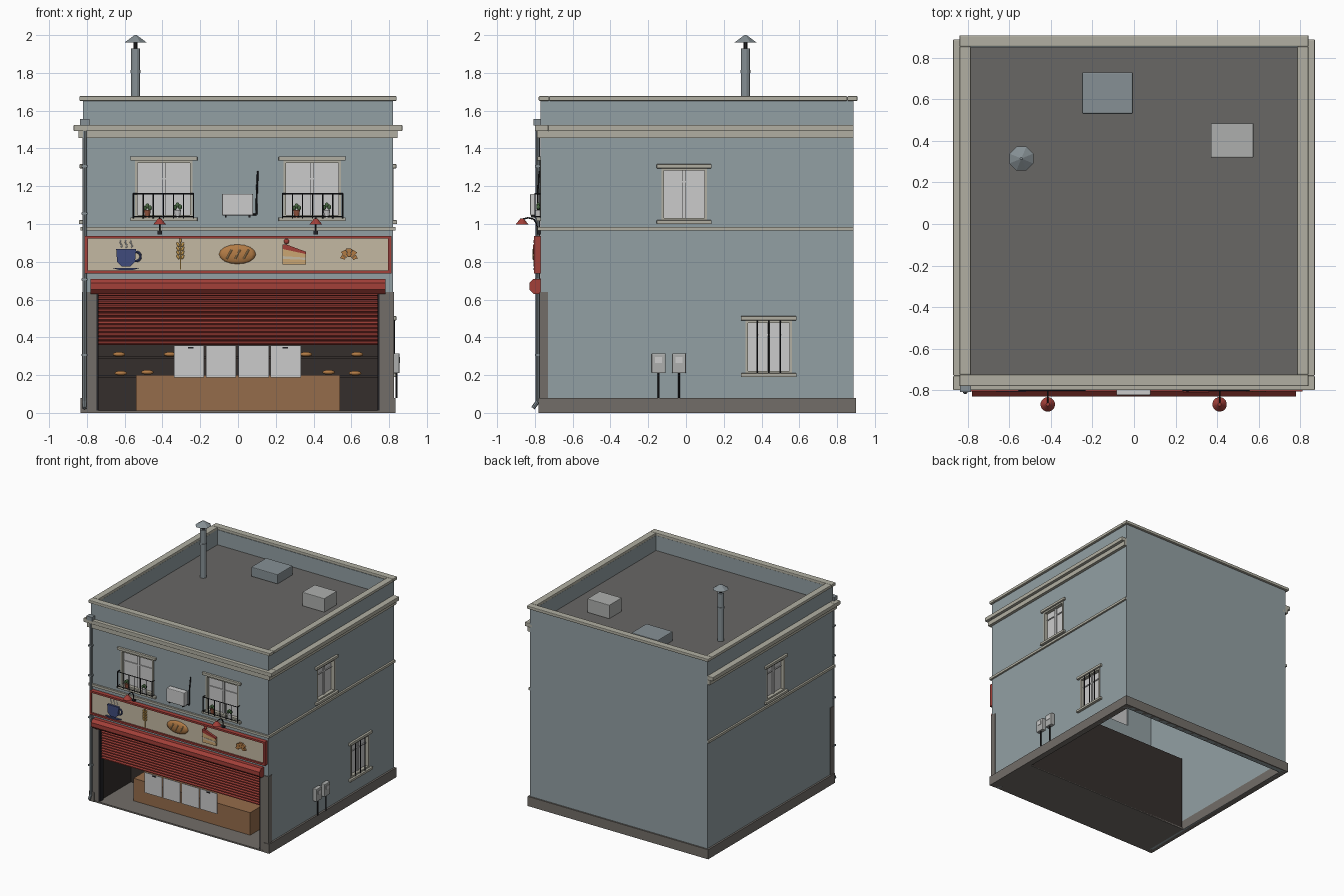
import bpy, bmesh
from math import pi, cos, sin
from mathutils import Vector, Matrix

if "Cube" in bpy.data.objects:
    bpy.data.objects.remove(bpy.data.objects["Cube"])

COL = dict(wall=(.29, .35, .37), trim=(.44, .43, .36), stone=(.17, .155, .14), roof=(.14, .135, .13),
           red=(.36, .05, .04), cream=(.55, .48, .36), white=(.65, .65, .65), dark=(.035, .028, .025),
           wood=(.30, .15, .07), crust=(.45, .2, .06), pale=(.6, .38, .17), blue=(.05, .07, .2),
           black=(.015, .015, .018), metal=(.24, .28, .30), grey=(.42, .43, .42), green=(.06, .13, .05),
           clay=(.3, .09, .05), gold=(.55, .32, .08), pane=(.52, .53, .54))
MATS = {}


def finish(name, bm, col, smooth=False, bevel=0):
    bmesh.ops.recalc_face_normals(bm, faces=bm.faces)
    me = bpy.data.meshes.new(name)
    bm.to_mesh(me)
    bm.free()
    ob = bpy.data.objects.new(name, me)
    bpy.context.collection.objects.link(ob)
    if col:
        if col not in MATS:
            MATS[col] = bpy.data.materials.new(col)
            MATS[col].diffuse_color = (*COL[col], 1)
        me.materials.append(MATS[col])
    for p in me.polygons:
        p.use_smooth = smooth
    if bevel:
        m = ob.modifiers.new("bevel", 'BEVEL')
        m.width, m.segments = bevel, 2
    return ob


def boxes(name, col, *bs, bevel=0):
    bm = bmesh.new()
    for x0, x1, y0, y1, z0, z1 in bs:
        m = Matrix.Translation(((x0 + x1) / 2, (y0 + y1) / 2, (z0 + z1) / 2))
        bmesh.ops.create_cube(bm, size=1, matrix=m @ Matrix.Diagonal((abs(x1 - x0), abs(y1 - y0), z1 - z0, 1)))
    return finish(name, bm, col, bevel=bevel)


def ring(name, col, x, y0, y1, w, z0, z1, back=True, bevel=0):
    bs = [(-x, x, y0, y0 + w, z0, z1), (-x, -x + w, y0 + w, y1, z0, z1), (x - w, x, y0 + w, y1, z0, z1)]
    if back:
        bs[1:] = [(a, b, c, y1 - w, z0, z1) for a, b, c, *_ in bs[1:]] + [(-x, x, y1 - w, y1, z0, z1)]
    return boxes(name, col, *bs, bevel=bevel)


def prism(name, col, pts, a, b, axis='y'):
    bm = bmesh.new()
    vs = [bm.verts.new((p, a, q) if axis == 'y' else (a, p, q)) for p, q in pts]
    f = bm.faces.new(vs)
    r = bmesh.ops.extrude_face_region(bm, geom=[f])
    d = (0, b - a, 0) if axis == 'y' else (b - a, 0, 0)
    bmesh.ops.translate(bm, vec=d, verts=[v for v in r['geom'] if isinstance(v, bmesh.types.BMVert)])
    return finish(name, bm, col)


def cone(name, col, x, y, z0, z1, r1, r2, n=12):
    bm = bmesh.new()
    bmesh.ops.create_cone(bm, cap_ends=True, segments=n, radius1=r1, radius2=r2, depth=z1 - z0,
                          matrix=Matrix.Translation((x, y, (z0 + z1) / 2)) @ Matrix.Rotation(pi / n, 4, 'Z'))
    return finish(name, bm, col)


def balls(name, col, items, tilt=0):
    bm = bmesh.new()
    for loc, rad in items:
        m = Matrix.Translation(loc) @ Matrix.Rotation(tilt, 4, 'Y') @ Matrix.Diagonal((*rad, 1))
        bmesh.ops.create_uvsphere(bm, u_segments=14, v_segments=8, radius=1, matrix=m)
    return finish(name, bm, col, smooth=True)


def tube(name, col, paths, r):
    bm = bmesh.new()
    for path in paths:
        for a, b in zip(path, path[1:]):
            a, b = Vector(a), Vector(b)
            m = Matrix.Translation((a + b) / 2) @ (b - a).to_track_quat('Z', 'Y').to_matrix().to_4x4()
            bmesh.ops.create_cone(bm, cap_ends=True, segments=8, radius1=r, radius2=r, depth=(b - a).length, matrix=m)
    return finish(name, bm, col)


# Hollow walls with shopfront and window openings
def on_wall(side, u0, u1, d0, d1, z0, z1):
    if side == 'front':
        return (u0, u1, -.77 - d1, -.77 - d0, z0, z1)
    s = 1 if side == 'right' else -1
    xs = sorted((s * (.82 + d0), s * (.82 + d1)))
    return (*xs, u0, u1, z0, z1)


WINS = [('front_left', 'front', -.545, -.24, 1.035, 1.335), ('front_right', 'front', .24, .545, 1.035, 1.335),
        ('side_right_upper', 'right', -.13, .11, 1.02, 1.295), ('side_right_lower', 'right', .315, .56, .21, .49),
        ('side_left_upper', 'left', -.13, .11, 1.02, 1.295)]
walls = boxes("walls", 'wall', (-.82, .82, -.77, .888, 0, 1.655))
cuts = [(-.785, .785, -.725, .85, -.1, 1.8), (-.75, .75, -.9, -.6, -.1, .64)]
cuts += [on_wall(s, a, b, -.1, .1, c, d) for _, s, a, b, c, d in WINS]
bpy.context.view_layer.objects.active = walls
for c in cuts:
    cutter = boxes("cutter", None, c)
    m = walls.modifiers.new("cut", 'BOOLEAN')
    m.operation, m.solver, m.object = 'DIFFERENCE', 'EXACT', cutter
    bpy.ops.object.modifier_apply(modifier=m.name)
    bpy.data.objects.remove(cutter)

# Plinth, piers, string course, cornice, coping and roof
boxes("plinth", 'stone', (-.835, -.785, -.78, .90, 0, .08), (.785, .835, -.78, .90, 0, .08),
      (-.785, .785, .85, .90, 0, .08))
boxes("shopfront_piers", 'stone', (-.825, -.75, -.776, -.73, 0, .64), (.75, .825, -.776, -.73, 0, .64))
ring("string_course", 'trim', .835, -.785, .888, .04, .965, .985, back=False)
ring("cornice_lower", 'trim', .845, -.79, .888, .05, 1.455, 1.492, back=False)
ring("cornice_upper", 'trim', .87, -.80, .888, .07, 1.492, 1.525, back=False, bevel=.004)
ring("parapet_coping", 'trim', .84, -.78, .908, .055, 1.652, 1.677, bevel=.005)
boxes("roof_deck", 'roof', (-.79, .79, -.73, .86, 1.51, 1.53))

# Rooftop units and flue
boxes("roof_unit_wide", 'metal', (-.25, -.005, .53, .73, 1.53, 1.61), bevel=.006)
boxes("roof_unit_tall", 'grey', (.37, .575, .32, .485, 1.53, 1.645), bevel=.004)
FX, FY = -.542, .315
cone("flue", 'metal', FX, FY, 1.53, 1.93, .025, .025, 12)
cone("flue_band", 'metal', FX, FY, 1.80, 1.815, .028, .028, 12)
cone("flue_neck", 'black', FX, FY, 1.93, 1.97, .012, .012, 8)
cone("flue_cap", 'metal', FX, FY, 1.962, 2.0, .062, .006, 8)

# Windows: recessed pane, frame, mullion, lintel and sill
for name, s, a, b, c, d in WINS:
    mid, t = (a + b) / 2, .013
    def W(*args):
        return on_wall(s, *args)
    boxes("window_pane_" + name, 'pane', W(a, b, -.035, -.025, c, d))
    boxes("window_frame_" + name, 'trim', W(a, a + t, -.03, .004, c, d), W(b - t, b, -.03, .004, c, d),
          W(a, b, -.03, .004, c, c + t), W(a, b, -.03, .004, d - t, d))
    boxes("window_sash_" + name, 'white', W(mid - .008, mid + .008, -.03, -.015, c, d),
          W(a, b, -.03, -.018, c + .2, c + .208))
    boxes("window_lintel_" + name, 'trim', W(a - .025, b + .025, -.01, .018, d, d + .022), bevel=.003)
    boxes("window_sill_" + name, 'trim', W(a - .025, b + .025, -.01, .022, c - .02, c), bevel=.003)
tube("window_security_bars", 'black', [[(.826, .315 + .245 * k / 4, .21), (.826, .315 + .245 * k / 4, .49)]
                                       for k in (1, 2, 3)], .004)

# Window railings with potted plants
for s in (-1, 1):
    tag, cx = ("left", "right")[s > 0], s * .395
    rail = [[(cx - .16, -.77, z), (cx - .16, -.80, z), (cx + .16, -.80, z), (cx + .16, -.77, z)] for z in (1.04, 1.16)]
    bars = [[(cx - .16 + .32 * k / 6, -.80, 1.03), (cx - .16 + .32 * k / 6, -.80, 1.16)] for k in range(7)]
    tube("railing_" + tag, 'black', rail + bars, .0032)
    for px, col, dz in ((cx - .085, 'clay', 0), (cx + .075, 'white', .005)):
        cone("plant_pot", col, px, -.782, 1.035, 1.075, .013, .019)
        balls("plant_leaves", 'green', [((px + dx, -.782, 1.075 + dz + h), (.011, .009, .014))
                                        for dx, h in ((-.014, .008), (.013, .01), (0, .02))])

# Air conditioner with pipe
boxes("air_conditioner", 'white', (-.085, .08, -.825, -.775, 1.045, 1.16), bevel=.006)
boxes("air_conditioner_brackets", 'black', (-.07, -.06, -.82, -.765, 1.035, 1.047), (.055, .065, -.82, -.765, 1.035, 1.047))
tube("air_conditioner_pipe", 'black', [[(.07, -.785, 1.05), (.097, -.785, 1.05), (.1, -.785, 1.18), (.105, -.776, 1.28)]], .005)

# Sign board with frame
boxes("sign_panel", 'cream', (-.80, .80, -.792, -.765, .75, .925))
boxes("sign_frame", 'red', (-.812, .812, -.806, -.765, .922, .937), (-.812, .812, -.806, -.765, .738, .753),
      (-.812, -.795, -.806, -.765, .738, .937), (.795, .812, -.806, -.765, .738, .937))
Y0, Y1 = -.79, -.808
# Cup picture
prism("sign_cup", 'blue', [(-.645, .867), (-.64, .80), (-.615, .775), (-.57, .775), (-.545, .80), (-.54, .867)], Y0, Y1)
tube("sign_cup_handle", 'blue', [[(-.54 + .025 * cos(t * pi / 6), -.799, .828 + .025 * sin(t * pi / 6))
                                  for t in range(-4, 5)]], .006)
prism("sign_saucer", 'blue', [(-.665, .767), (-.63, .757), (-.555, .757), (-.52, .767)], Y0, Y1)
tube("sign_steam", 'white', [[(x + .006 * sin(k * 1.6), -.795, .875 + k * .01) for k in range(5)]
                             for x in (-.62, -.592, -.565)], .003)
# Wheat picture
tube("sign_wheat_stalk", 'gold', [[(-.305, -.795, .76), (-.305, -.795, .9)]], .003)
for s in (-1, 1):
    balls("sign_wheat_grains", 'gold', [((-.305 + s * .012, -.796, .825 + k * .022), (.007, .007, .013))
                                        for k in range(4)], tilt=s * .5)
balls("sign_wheat_tip", 'gold', [((-.305, -.796, .912), (.006, .006, .013))])
# Loaf picture
balls("sign_loaf", 'crust', [((-.003, -.792, .84), (.1, .018, .052))])
tube("sign_loaf_scores", 'pale', [[(x - .015, -.808, .815), (x + .012, -.808, .865)] for x in (-.045, 0, .045)], .005)
# Cake picture
prism("sign_cake", 'pale', [(.235, .785), (.36, .785), (.36, .845), (.235, .872)], Y0, Y1)
prism("sign_cake_icing", 'red', [(.235, .868), (.36, .841), (.36, .853), (.255, .892), (.235, .892)], Y0, Y1 - .002)
prism("sign_cake_filling", 'cream', [(.235, .815), (.36, .81), (.36, .822), (.235, .83)], Y0, Y1 - .002)
balls("sign_cherry", 'red', [((.257, -.798, .908), (.014, .01, .014))])
# Croissant picture: fan of segments
for k in range(5):
    a0, a1 = pi * (.1 + .16 * k), pi * (.1 + .16 * k + .15)
    ro, ri = (.05, .064, .068, .064, .05)[k], .024
    prism("sign_croissant_segment", 'crust', [(.587 + r * cos(a), .803 + r * sin(a))
          for r, a in ((ri, a0), (ro, a0), (ro, a1), (ri, a1))], Y0, Y1)

# Sign lamps
for x in (-.415, .412):
    boxes("lamp_mount", 'black', (x - .012, x + .012, -.79, -.765, .945, .966))
    tube("lamp_arm", 'black', [[(x, -.785, .955), (x, -.79, 1.0), (x, -.805, 1.025), (x, -.835, 1.033), (x, -.868, 1.025)]], .004)
    cone("lamp_shade", 'red', x, -.868, .997, 1.03, .035, .008, 16)

# Roller shutter, guides and octagonal housing
prism("shutter_housing", 'red', [(-.79 + .043 * cos(pi / 8 + k * pi / 4), .67 + .043 * sin(pi / 8 + k * pi / 4))
                                 for k in range(8)], -.78, .78, 'x')
N, H = 13, .28 / 13
slats = [p for k in range(N) for p in ((-.738, .36 + k * H), (-.752, .36 + (k + .3) * H), (-.752, .36 + (k + .7) * H))]
prism("shutter_slats", 'red', slats + [(-.738, .64), (-.73, .64), (-.73, .36)], -.742, .742, 'x')
boxes("shutter_guides", 'black', (-.752, -.738, -.772, -.725, 0, .64), (.738, .752, -.772, -.725, 0, .64))

# Shop interior: floor, walls, ceiling, counter, shelves, bread
boxes("shop_floor", 'stone', (-.785, .785, -.778, -.33, 0, .012))
boxes("shop_lining", 'dark', (-.77, .77, -.345, -.33, .005, .64), (-.785, -.75, -.725, -.345, .012, .64),
      (.75, .785, -.725, -.345, .012, .64), (-.77, .77, -.725, -.345, .63, .64))
boxes("counter", 'wood', (-.54, .54, -.61, -.45, .005, .2))
boxes("bread_shelves", 'dark', (-.75, .75, -.42, -.345, .185, .198), (-.75, .75, -.42, -.345, .285, .298))
balls("bread", 'crust', [((s * x, -.385, z), (.034, .025, .013)) for s in (-1, 1)
                         for x, z in ((.63, .31), (.36, .31), (.62, .21), (.48, .215))])

# Hanging cloth panels and clips
boxes("door_curtain", 'white', *[(x, x + .16, -.75, -.744, .187, .357) for x in (-.34, -.17, .003, .173)])
boxes("curtain_clips", 'black', (-.265, -.235, -.755, -.74, .342, .35), (.235, .265, -.755, -.74, .342, .35))

# Drainpipe with hopper
tube("drainpipe", 'metal', [[(-.812, -.785, 1.53), (-.812, -.785, .06), (-.812, -.81, .025)]], .011)
boxes("drain_hopper", 'metal', (-.837, -.785, -.808, -.762, 1.522, 1.555))
boxes("drain_clips", 'metal', *[(-.828, -.796, -.80, -.765, z, z + .012) for z in (.3, .7, 1.05, 1.3)])

# Meter boxes on the right wall
for y in (-.145, -.037):
    boxes("meter_box", 'grey', (.82, .855, y - .037, y + .037, .21, .315), bevel=.005)
    boxes("meter_window", 'white', (.854, .858, y - .018, y + .018, .265, .295))
    tube("meter_pipe", 'black', [[(.84, y, .08), (.84, y, .215)]], .005)

for m in bpy.data.materials:
    if m.users and not m.is_grease_pencil:
        m.use_nodes = True
        m.node_tree.nodes["Principled BSDF"].inputs["Base Color"].default_value = m.diffuse_color
